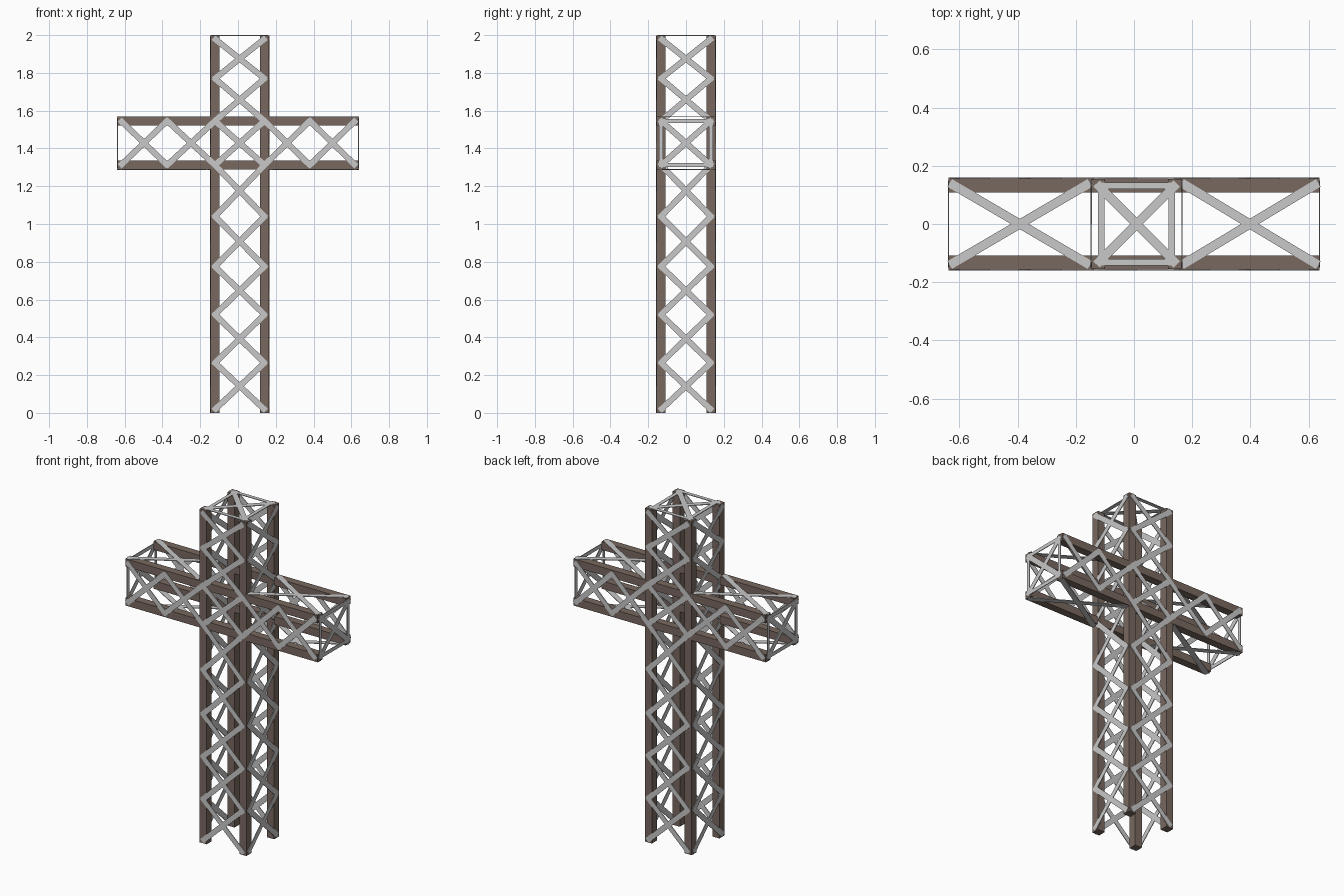
import bpy
from mathutils import Vector

if "Cube" in bpy.data.objects:
    bpy.data.objects.remove(bpy.data.objects["Cube"])


def material(name, col):
    m = bpy.data.materials.new(name)
    m.diffuse_color = (*col, 1)
    m.use_nodes = True
    m.node_tree.nodes["Principled BSDF"].inputs["Base Color"].default_value = m.diffuse_color
    return m


BROWN = material("brown beam", (0.19, 0.14, 0.115))
GREY = material("light grey steel", (0.58, 0.58, 0.58))

# Key dimensions
X0, X1 = -0.146, 0.164        # mast sides
Y0, Y1 = -0.155, 0.155        # front and back
ZB, ZT = 1.288, 1.568         # arm underside and top
L, TOP, P = 0.638, 1.998, 0.047
BW, BT = 0.031, 0.004         # brace width and thickness

FACES = [(0, 3, 2, 1), (4, 5, 6, 7), (0, 1, 5, 4), (1, 2, 6, 5), (2, 3, 7, 6), (3, 0, 4, 7)]


def build(name, boxes, mat):
    """One object from a list of eight-corner boxes."""
    verts, faces = [], []
    for b in boxes:
        n = len(verts)
        verts += b
        faces += [tuple(n + i for i in f) for f in FACES]
    me = bpy.data.meshes.new(name)
    me.from_pydata(verts, [], faces)
    me.materials.append(mat)
    ob = bpy.data.objects.new(name, me)
    bpy.context.collection.objects.link(ob)


def box(x0, x1, y0, y1, z0, z1):
    return [(x, y, z) for z in (z0, z1) for x, y in ((x0, y0), (x1, y0), (x1, y1), (x0, y1))]


def bar(a, b, normal, width=BW, ext=0.01):
    """Thin flat strip from a to b lying in the plane with this normal."""
    a, b, n = Vector(a), Vector(b), Vector(normal)
    d = (b - a).normalized()
    a, b = a - d * ext, b + d * ext
    s, t = d.cross(n) * width / 2, n * BT / 2
    return [p + q for p in (a, b) for q in (-s - t, -s + t, s + t, s - t)]


def cross(place, u0, u1, v0, v1, normal):
    return [bar(place(u0, v0), place(u1, v1), normal),
            bar(place(u0, v1), place(u1, v0), normal)]


def frame(place, u0, u1, v0, v1, normal):
    c = [place(u0, v0), place(u1, v0), place(u1, v1), place(u0, v1)]
    return [bar(c[i], c[(i + 1) % 4], normal, 0.022) for i in range(4)]


# Four mast posts
build("mast_posts", [box(x, x + P, y, y + P, 0, TOP)
                     for x in (X0, X1 - P) for y in (Y0, Y1 - P)], BROWN)

# Four horizontal arm rails, a hair outside the posts
build("arm_rails", [box(-L, L, y, y + P, z, z + P)
                    for y in (Y0 - 0.001, Y1 - P + 0.001) for z in (ZB, ZT - P)], BROWN)

NX, NY, NZ = (1, 0, 0), (0, 1, 0), (0, 0, 1)
xa, xb, ya, yb = -0.122, 0.14, -0.132, 0.132   # brace ends on the posts
za, zb = 1.312, 1.546                          # brace ends on the rails

# Crossed braces up the four sides of the mast
nodes = [0.018, 0.265, 0.52, 0.775, 1.04, za, zb, 1.77, 1.98]
mast = []
for z0, z1 in zip(nodes, nodes[1:]):
    for y in (Y0 - 0.002, Y1 + 0.002):
        mast += cross(lambda u, v: (u, y, v), xa, xb, z0, z1, NY)
    for x in (X0 - 0.001, X1 + 0.001):
        mast += cross(lambda u, v: (x, u, v), ya, yb, z0, z1, NX)
build("mast_braces", mast, GREY)

# Mast top frame with its cross
top = lambda u, v: (u, v, TOP)
build("mast_top_frame", cross(top, xa, xb, ya, yb, NZ)
      + frame(top, xa + 0.01, xb - 0.01, ya, yb, NZ), GREY)

# Crossed braces on the arms
arm = []
for y in (Y0 - 0.002, Y1 + 0.002):
    for a, b in ((-0.62, -0.375), (-0.375, xa), (xb, 0.38), (0.38, 0.62)):
        arm += cross(lambda u, v: (u, y, v), a, b, za, zb, NY)
for z in (ZB, ZT):
    for a, b in ((-0.625, -0.16), (0.172, 0.625)):
        arm += cross(lambda u, v: (u, v, z), a, b, -0.136, 0.136, NZ)
build("arm_braces", arm, GREY)

# Arm end frames with their crosses
ends = []
for x in (-L, L):
    end = lambda u, v: (x, u, v)
    ends += cross(end, ya, yb, za, zb, NX) + frame(end, ya, yb, za, zb, NX)
build("arm_end_frames", ends, GREY)
